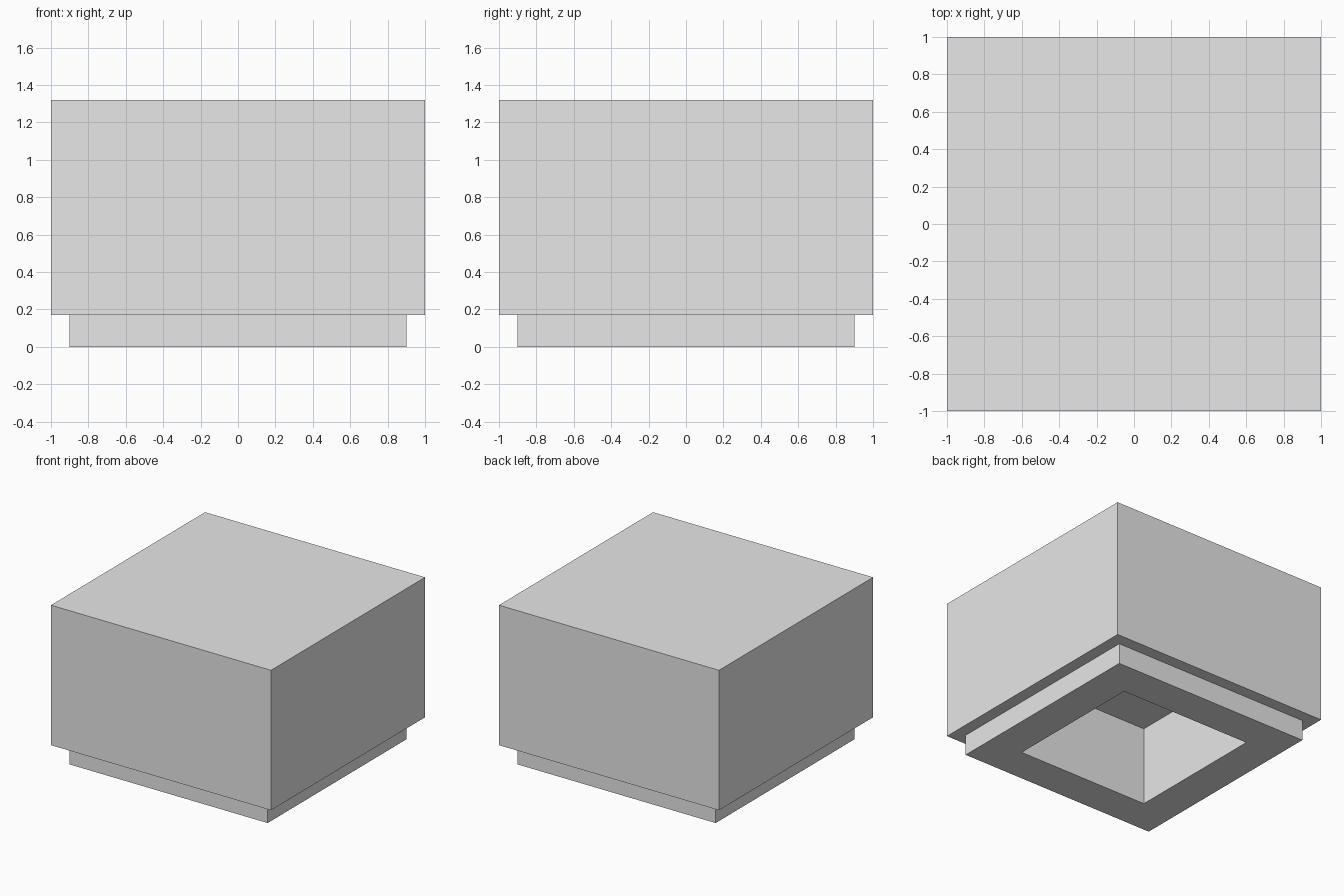
import bpy
import bmesh

cube = bpy.data.objects.get("Cube")
if cube:
    bpy.data.objects.remove(cube, do_unlink=True)

# Single plain grey
GREY = (0.8, 0.8, 0.8, 1.0)
grey = bpy.data.materials.new("plain_grey")
grey.use_nodes = True
grey.diffuse_color = GREY
grey.node_tree.nodes["Principled BSDF"].inputs["Base Color"].default_value = GREY

HALF_BODY, HALF_BASE, HALF_HOLE = 1.0, 0.9, 0.6
BASE_TOP, HOLE_TOP, BODY_TOP = 0.17, 0.65, 1.32

# Square rings from the recess ceiling, down its walls, round the base and up the body
PROFILE = [
    (HALF_HOLE, HOLE_TOP),
    (HALF_HOLE, 0.0),
    (HALF_BASE, 0.0),
    (HALF_BASE, BASE_TOP),
    (HALF_BODY, BASE_TOP),
    (HALF_BODY, BODY_TOP),
]
CORNERS = [(-1, -1), (1, -1), (1, 1), (-1, 1)]

bm = bmesh.new()
rings = [[bm.verts.new((sx * r, sy * r, z)) for sx, sy in CORNERS] for r, z in PROFILE]
for low, high in zip(rings, rings[1:]):
    for i in range(4):
        j = (i + 1) % 4
        bm.faces.new((low[i], low[j], high[j], high[i]))

# Close the recess ceiling and the top
bm.faces.new(rings[0])
bm.faces.new(rings[-1])
bmesh.ops.recalc_face_normals(bm, faces=bm.faces)

mesh = bpy.data.meshes.new("stepped_block")
bm.to_mesh(mesh)
bm.free()
mesh.materials.append(grey)
block = bpy.data.objects.new("stepped_block", mesh)
bpy.context.collection.objects.link(block)
